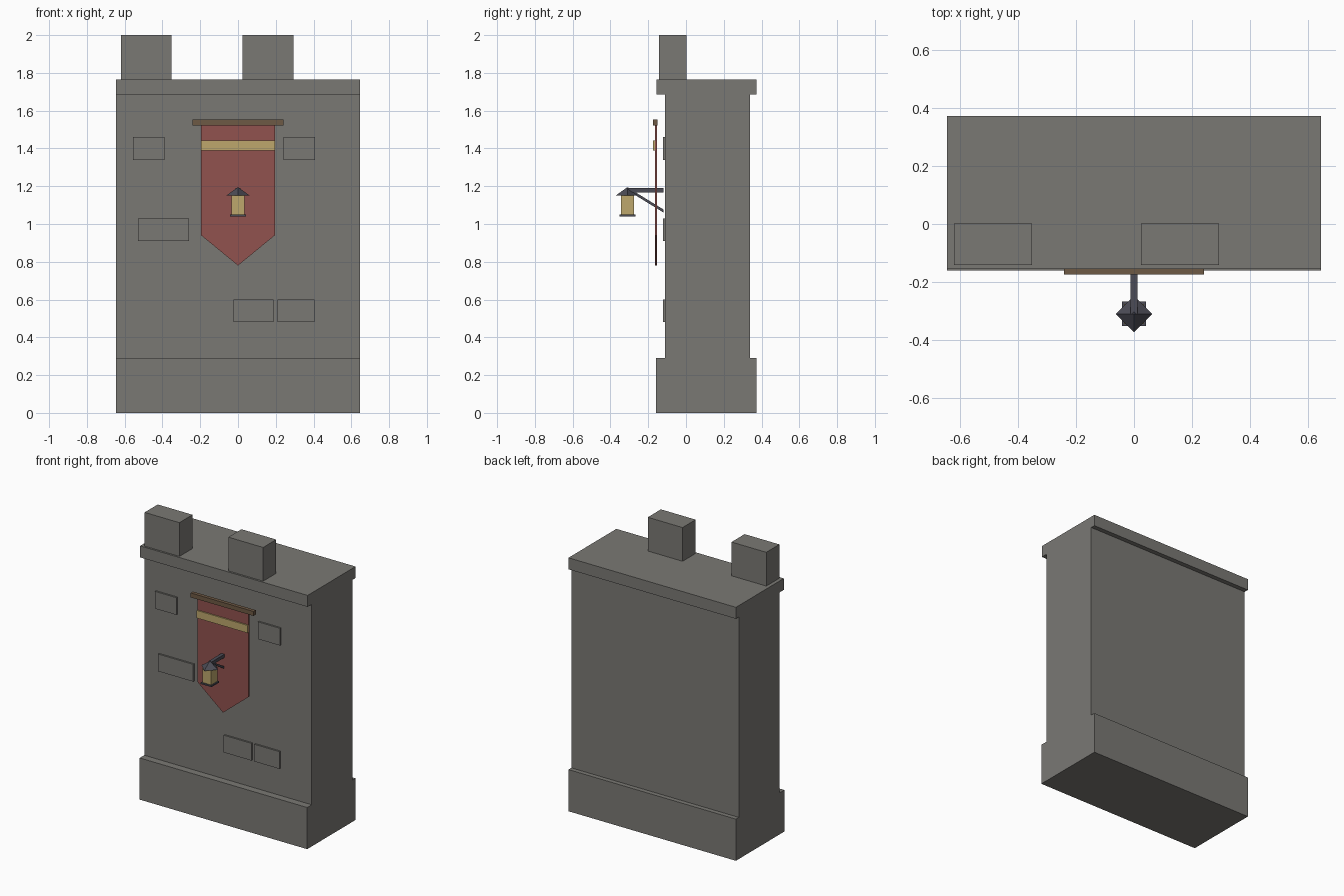
import bpy, bmesh, math
from mathutils import Vector

if "Cube" in bpy.data.objects:
    bpy.data.objects.remove(bpy.data.objects["Cube"])


def material(name, rgb):
    m = bpy.data.materials.new(name)
    m.diffuse_color = (*rgb, 1)
    m.use_nodes = True
    m.node_tree.nodes["Principled BSDF"].inputs["Base Color"].default_value = m.diffuse_color
    return m


STONE = material("grey_stone", (0.195, 0.190, 0.175))
CLOTH = material("red_cloth", (0.285, 0.085, 0.078))
GOLD = material("pale_gold", (0.51, 0.39, 0.15))
WOOD = material("brown_wood", (0.155, 0.100, 0.058))
IRON = material("dark_iron", (0.072, 0.072, 0.092))


def finish(name, bm, mat):
    bmesh.ops.recalc_face_normals(bm, faces=bm.faces)
    mesh = bpy.data.meshes.new(name)
    bm.to_mesh(mesh)
    bm.free()
    mesh.materials.append(mat)
    ob = bpy.data.objects.new(name, mesh)
    bpy.context.collection.objects.link(ob)
    return ob


def box(name, x, y, z, mat):
    """Box from (low, high) ranges on each axis."""
    bm = bmesh.new()
    bmesh.ops.create_cube(bm, size=1)
    for v in bm.verts:
        v.co = Vector([(r[0] + r[1]) / 2 + c * (r[1] - r[0])
                       for r, c in zip((x, y, z), v.co)])
    return finish(name, bm, mat)


def extrude_profile(name, points, axis, low, high, mat):
    """Extrude a closed profile along x (points are y, z) or y (points are x, z)."""
    bm = bmesh.new()
    place = (lambda a, b: (low, a, b)) if axis == 0 else (lambda a, b: (a, low, b))
    face = bm.faces.new([bm.verts.new(place(a, b)) for a, b in points])
    new = bmesh.ops.extrude_face_region(bm, geom=[face])["geom"]
    shift = Vector((high - low, 0, 0) if axis == 0 else (0, high - low, 0))
    bmesh.ops.translate(bm, vec=shift, verts=[g for g in new if isinstance(g, bmesh.types.BMVert)])
    return finish(name, bm, mat)


# Wall: plinth, body and coping
W = (-0.645, 0.645)
box("wall_plinth", W, (-0.16, 0.372), (0, 0.29), STONE)
box("wall_body", W, (-0.11, 0.34), (0.29, 1.685), STONE)
box("wall_coping", W, (-0.155, 0.372), (1.685, 1.765), STONE)

# Merlons on the front edge
for i, x in enumerate([(-0.62, -0.352), (0.025, 0.293)]):
    box(f"merlon_{i + 1}", x, (-0.142, 0.002), (1.765, 2.0), STONE)

# Raised bricks: left, right, bottom
for i, (x0, x1, z0) in enumerate([(-0.555, -0.39, 1.34), (0.24, 0.408, 1.34),
                                  (-0.53, -0.26, 0.91), (-0.025, 0.188, 0.48),
                                  (0.21, 0.404, 0.48)]):
    box(f"raised_brick_{i + 1}", (x0, x1), (-0.122, -0.108), (z0, z0 + 0.12), STONE)

# Banner with a pointed tail, gold band and wooden rod
extrude_profile("banner_cloth", [(-0.195, 1.53), (0.195, 1.53), (0.195, 0.94),
                                 (0, 0.78), (-0.195, 0.94)], 1, -0.165, -0.154, CLOTH)
box("banner_band", (-0.196, 0.196), (-0.174, -0.1645), (1.39, 1.443), GOLD)
box("banner_rod", (-0.242, 0.242), (-0.175, -0.15), (1.522, 1.553), WOOD)

# Lantern bracket: arm and diagonal brace
LY = -0.31
box("lantern_arm", (-0.012, 0.012), (LY, -0.118), (1.167, 1.19), IRON)
extrude_profile("lantern_brace", [(-0.29, 1.182), (-0.29, 1.166), (-0.118, 1.060),
                                  (-0.118, 1.076)], 0, -0.008, 0.008, IRON)

# Lantern: glowing body, base plate and diamond-plan roof
box("lantern_glass", (-0.034, 0.034), (LY - 0.034, LY + 0.034), (1.05, 1.15), GOLD)
box("lantern_base", (-0.042, 0.042), (LY - 0.042, LY + 0.042), (1.04, 1.05), IRON)
bm = bmesh.new()
bottom = [bm.verts.new((0.063 * math.cos(k * math.pi / 2),
                        LY + 0.063 * math.sin(k * math.pi / 2), 1.15)) for k in range(4)]
apex = bm.verts.new((0, LY, 1.195))
bm.faces.new(bottom)
for k in range(4):
    bm.faces.new((bottom[k], bottom[(k + 1) % 4], apex))
finish("lantern_roof", bm, IRON)
